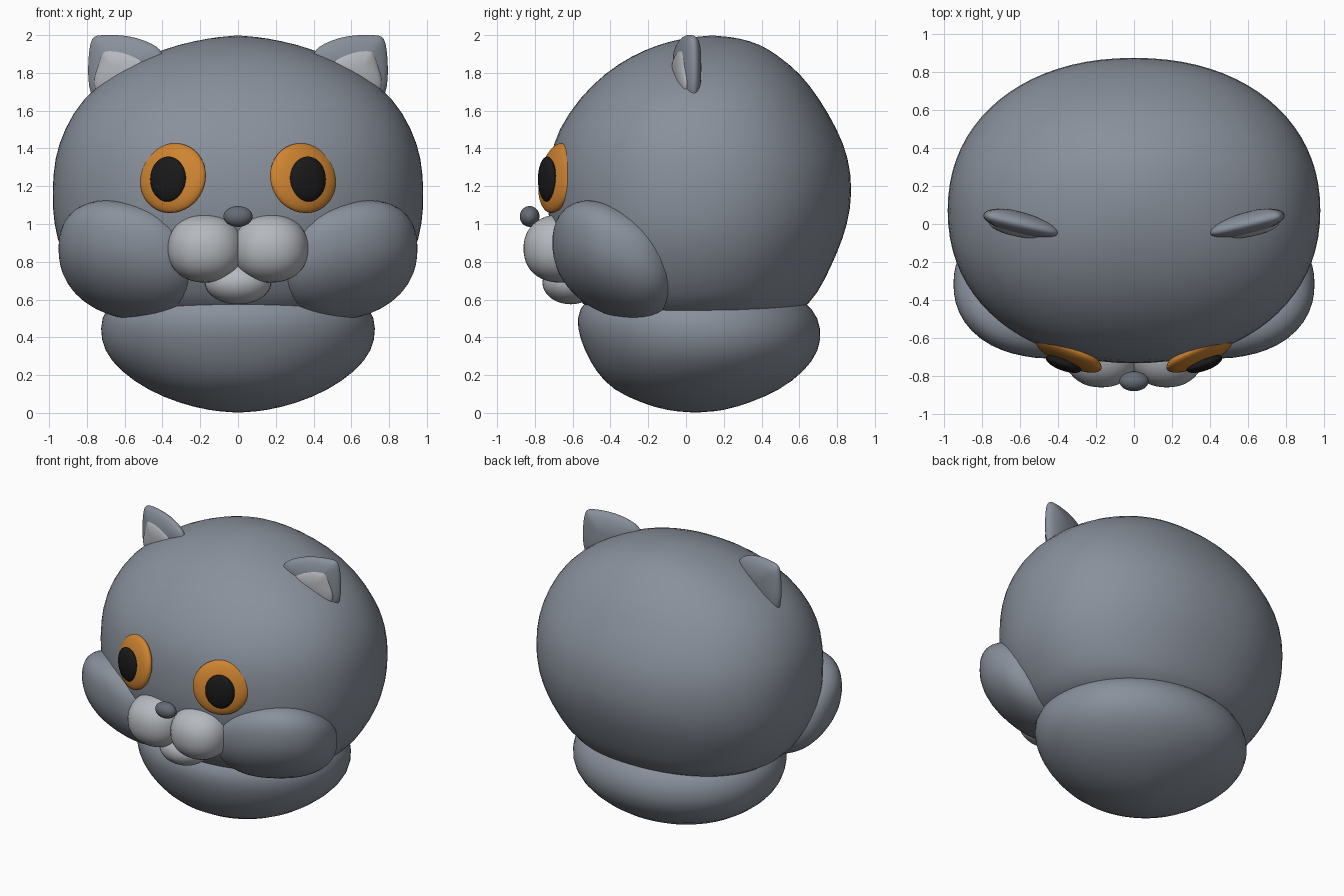
import bpy, bmesh, math
from mathutils import Matrix, Vector

if "Cube" in bpy.data.objects:
    bpy.data.objects.remove(bpy.data.objects["Cube"])


def material(name, rgb):
    m = bpy.data.materials.new(name)
    m.diffuse_color = (*rgb, 1)
    m.use_nodes = True
    m.node_tree.nodes["Principled BSDF"].inputs["Base Color"].default_value = m.diffuse_color
    return m


FUR = material("fur_grey", (0.25, 0.28, 0.33))
PALE = material("pale_grey", (0.46, 0.48, 0.51))
ORANGE = material("orange", (0.62, 0.23, 0.03))
BLACK = material("black", (0.01, 0.01, 0.01))
NOSE = material("nose_grey", (0.13, 0.15, 0.18))


def finish(bm, name, mat, subdiv=0):
    bmesh.ops.recalc_face_normals(bm, faces=bm.faces)
    me = bpy.data.meshes.new(name)
    bm.to_mesh(me)
    bm.free()
    me.materials.append(mat)
    for p in me.polygons:
        p.use_smooth = True
    ob = bpy.data.objects.new(name, me)
    bpy.context.collection.objects.link(ob)
    if subdiv:
        mod = ob.modifiers.new("smooth", "SUBSURF")
        mod.levels = mod.render_levels = subdiv
    return ob


def skin(bm, loops, start, end):
    """Bridge closed loops and close both ends with a pole point."""
    rows = [[bm.verts.new(p) for p in loop] for loop in loops]
    n = len(rows[0])
    for a, b in zip(rows, rows[1:]):
        for i in range(n):
            j = (i + 1) % n
            bm.faces.new((a[i], a[j], b[j], b[i]))
    for row, pole in ((rows[0], start), (rows[-1], end)):
        v = bm.verts.new(pole)
        for i in range(n):
            bm.faces.new((row[i], row[(i + 1) % n], v))


def loft(name, rings, bottom, top, mat, power=2.15, n=40):
    """Horizontal superellipse rings: (z, half width, front y, back y)."""
    loops = []
    for z, w, yf, yb in rings:
        loop = []
        for i in range(n):
            a = 2 * math.pi * i / n
            c, s = math.cos(a), math.sin(a)
            x = math.copysign(abs(c) ** (2 / power), c) * w
            y = math.copysign(abs(s) ** (2 / power), s) * (yb - yf) / 2 + (yb + yf) / 2
            loop.append((x, y, z))
        loops.append(loop)
    bm = bmesh.new()
    skin(bm, loops, bottom, top)
    return finish(bm, name, mat, 1)


def blob(name, centre, shape, mat, side=1, power=2.0):
    """Sphere (boxier for power > 2) shaped by a 3x3 matrix; side=-1 mirrors it."""
    bm = bmesh.new()
    bmesh.ops.create_uvsphere(bm, u_segments=40, v_segments=24, radius=1)
    for v in bm.verts:
        v.co /= sum(abs(c) ** power for c in v.co) ** (1 / power)
    flip = Matrix.Diagonal((side, 1, 1, 1))
    bm.transform(flip @ Matrix.Translation(centre) @ shape.to_4x4())
    return finish(bm, name, mat)


def size(x, y, z):
    return Matrix.Diagonal((x, y, z))


def turn(degrees, axis):
    return Matrix.Rotation(math.radians(degrees), 3, axis)


def pillow(name, outline, front, back, y0, mat, side):
    """Cushion-like plate from an (x, z) outline, turned to the ear angle."""
    cx = sum(p[0] for p in outline) / len(outline)
    cz = sum(p[1] for p in outline) / len(outline)

    def loop(s, t):
        y = y0 + t * math.sqrt(1 - s * s)
        return [(cx + (x - cx) * s, y, cz + (z - cz) * s) for x, z in outline]

    loops = [loop(s, -front) for s in (.4, .75, .94)] + [loop(1, 0)]
    loops += [loop(s, back) for s in (.94, .75, .4)]
    bm = bmesh.new()
    skin(bm, loops, (cx, y0 - front, cz), (cx, y0 + back, cz))
    pivot = Vector((0.6, 0, 0))
    bm.transform(Matrix.Diagonal((side, 1, 1, 1)) @ Matrix.Translation(pivot)
                 @ turn(14, 'Z').to_4x4() @ Matrix.Translation(-pivot))
    return finish(bm, name, mat, 2)


# Head and neck
loft("head", [(.49, .62, -.42, .52), (.57, .76, -.56, .66), (.7, .86, -.625, .735),
              (.85, .94, -.69, .805), (1.0, .98, -.73, .86), (1.17, .988, -.74, .885),
              (1.35, .975, -.725, .865), (1.5, .925, -.68, .805), (1.67, .825, -.565, .705),
              (1.8, .66, -.43, .605), (1.89, .49, -.29, .49), (1.95, .32, -.15, .40),
              (1.985, .15, -.01, .28)],
     (0, .06, .46), (0, .14, 2.0), FUR)
loft("neck", [(.012, .15, -.1, .2), (.05, .31, -.23, .33), (.12, .48, -.39, .50),
              (.22, .625, -.48, .63), (.33, .715, -.54, .71), (.45, .735, -.58, .72),
              (.55, .71, -.575, .68), (.65, .6, -.48, .56), (.72, .35, -.3, .35)],
     (0, .05, 0), (0, .05, .74), FUR, 2.05)

EAR = [(.80, 1.68), (.805, 1.84), (.79, 1.99), (.75, 2.005), (.6, 2.005), (.48, 1.975),
       (.36, 1.91), (.42, 1.80), (.6, 1.66), (.72, 1.6)]
INNER = [(.785, 1.70), (.735, 1.84), (.715, 1.92), (.69, 1.925), (.6, 1.925),
         (.45, 1.86), (.5, 1.76), (.64, 1.64)]
# Leaning, slightly boxy shape for the cheek
CHEEK = Matrix(((.37, 0, 0), (.07, .31, 0), (.065, -.12, .275)))
EYE_TURN = turn(-11, 'X') @ turn(24, 'Z')

for side, tag in ((1, "right"), (-1, "left")):
    # Ears
    pillow("ear_" + tag, EAR, .055, .065, .0, FUR, side)
    pillow("inner_ear_" + tag, INNER, .035, .02, -.035, PALE, side)
    # Cheeks and muzzle pads
    blob("cheek_" + tag, (.58, -.385, .805), CHEEK, FUR, side, 2.3)
    blob("muzzle_" + tag, (.172, -.665, .87), size(.2, .195, .18), PALE, side, 2.2)
    # Eyes
    blob("eye_" + tag, (.345, -.685, 1.243), EYE_TURN @ size(.19, .055, .187), ORANGE, side)
    blob("pupil_" + tag, (.37, -.735, 1.237), turn(20, 'Z') @ size(.1, .037, .12), BLACK, side)

# Chin and nose
blob("chin", (0, -.61, .69), size(.175, .15, .115), PALE)
blob("nose", (0, -.828, 1.04), size(.077, .052, .055), NOSE)
